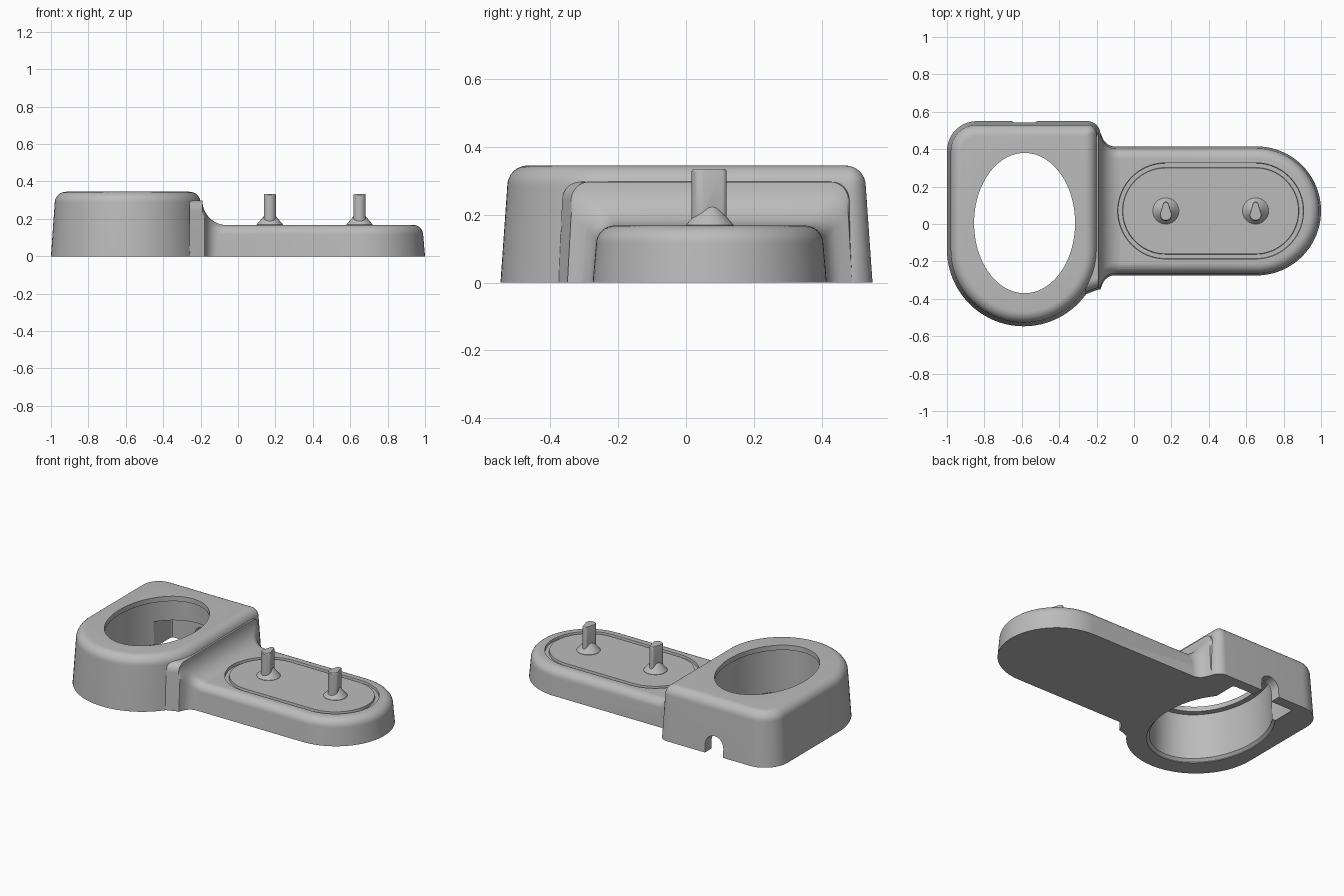
import bpy, bmesh, math
from math import cos, sin, pi, sqrt

if "Cube" in bpy.data.objects:
    bpy.data.objects.remove(bpy.data.objects["Cube"])

grey = bpy.data.materials.new("matte_grey")
grey.diffuse_color = (0.5, 0.5, 0.5, 1)
grey.use_nodes = True
grey.node_tree.nodes["Principled BSDF"].inputs["Base Color"].default_value = grey.diffuse_color


def loft(name, loops, ring=False):
    """Skin a stack of equal-length loops; cap the ends, or join them if ring."""
    bm = bmesh.new()
    rows = [[bm.verts.new(p) for p in loop] for loop in loops]
    n = len(rows[0])
    pairs = list(zip(rows, rows[1:]))
    if ring:
        pairs.append((rows[-1], rows[0]))
    else:
        bm.faces.new(rows[0])
        bm.faces.new(rows[-1])
    for a, b in pairs:
        for i in range(n):
            j = (i + 1) % n
            bm.faces.new((a[i], a[j], b[j], b[i]))
    bmesh.ops.recalc_face_normals(bm, faces=bm.faces)
    mesh = bpy.data.meshes.new(name)
    bm.to_mesh(mesh)
    bm.free()
    mesh.materials.append(grey)
    ob = bpy.data.objects.new(name, mesh)
    bpy.context.collection.objects.link(ob)
    return ob


def rounded(x0, x1, y0, y1, radii, d, z, n=20):
    """Rounded rectangle inset by d; radii run front-left, front-right, back-right, back-left."""
    x0, x1, y0, y1 = x0 + d, x1 - d, y0 + d, y1 - d
    pts = []
    for k, (cx, sx, cy, sy) in enumerate(((x0, 1, y0, 1), (x1, -1, y0, 1),
                                          (x1, -1, y1, -1), (x0, 1, y1, -1))):
        r = max(radii[k] - d, 0.012)
        for i in range(n + 1):
            a = pi + k * pi / 2 + i / n * pi / 2
            pts.append((cx + sx * r + r * cos(a), cy + sy * r + r * sin(a), z))
    return pts


def ellipse(a, b, z, cx=-0.585, cy=0.005, n=96):
    return [(cx + a * cos(2 * pi * i / n), cy + b * sin(2 * pi * i / n), z) for i in range(n)]


def edge_layers(height, r, taper, low):
    """(inset, z) pairs: tapered wall followed by a rounded top edge."""
    return [(low * taper / (height - r), low)] + [
        (taper + r * (1 - cos(i * pi / 16)), height - r + r * sin(i * pi / 16)) for i in range(9)]


def boolean(target, tool, operation):
    m = target.modifiers.new("bool", "BOOLEAN")
    m.operation, m.object, m.solver = operation, tool, "EXACT"
    bpy.context.view_layer.objects.active = target
    bpy.ops.object.modifier_apply(modifier=m.name)
    bpy.data.objects.remove(tool)


def smooth(ob):
    bpy.ops.object.select_all(action="DESELECT")
    ob.select_set(True)
    bpy.context.view_layer.objects.active = ob
    bpy.ops.object.shade_smooth_by_angle(angle=math.radians(30))


# Tall cup housing
base = loft("charger_base", [rounded(-1, -0.18, -0.547, 0.55, (0.41, 0.41, 0.07, 0.16), d, z)
                             for d, z in edge_layers(0.345, 0.06, 0.02, -0.02)])

# Low arm with a round end
arm = loft("arm", [rounded(-0.27, 1, -0.275, 0.415, (0.012, 0.345, 0.345, 0.012), d, z)
                   for d, z in edge_layers(0.168, 0.055, 0.01, -0.03)])


# Flared web that blends the arm into the housing
def web_section(x, w, h, r=0.055):
    half = [(w + 0.003, -0.04)] + [
        (w - 0.01 - r + r * cos(i * pi / 16), h - r + r * sin(i * pi / 16)) for i in range(9)]
    return [(x, 0.07 + y, z) for y, z in half] + [(x, 0.07 - y, z) for y, z in reversed(half)]


sections = [web_section(-0.04, 0.341, 0.164)]
for i in range(13):
    t = i / 12 * pi / 2
    x, h = -0.06 - 0.13 * sin(t), 0.167 + 0.13 * (1 - cos(t))
    d = min(max(0, -0.1 - x), 0.075)
    sections.append(web_section(x, 0.344 + 0.075 - sqrt(0.075 ** 2 - d * d), h))
sections.append(web_section(-0.26, 0.445, 0.298))
web = loft("web", sections)

boolean(base, arm, "UNION")
boolean(base, web, "UNION")

# Flat underside
boolean(base, loft("floor_cut", [rounded(-2, 2, -2, 2, (0.1,) * 4, 0, z) for z in (-0.5, 0)]),
        "DIFFERENCE")

# Oval cavity with a chamfered foot and a thin lip around the opening
boolean(base, loft("cavity_cut", [ellipse(0.332, 0.442, -0.1), ellipse(0.328, 0.438, 0.004),
                                  ellipse(0.312, 0.422, 0.02), ellipse(0.305, 0.415, 0.312),
                                  ellipse(0.27, 0.375, 0.313), ellipse(0.27, 0.375, 0.5)]),
        "DIFFERENCE")

# Plug pocket behind the cavity
boolean(base, loft("pocket_cut", [rounded(-0.81, -0.36, 0.2, 0.48, (0.012,) * 4, 0, z, 3)
                                  for z in (-0.1, 0.17)]), "DIFFERENCE")

# Arched cable outlet in the back wall
arch = [(-0.065, -0.1)] + [(-0.065 * cos(i * pi / 16), 0.055 + 0.065 * sin(i * pi / 16))
                           for i in range(17)] + [(0.065, -0.1)]
boolean(base, loft("cable_cut", [[(-0.585 + x, y, z) for x, z in arch] for y in (0.42, 0.7)]),
        "DIFFERENCE")

# Oval groove around the pegs
groove = [rounded(0.41 - 0.24 - w, 0.41 + 0.24 + w, 0.07 - w, 0.07 + w, (w,) * 4, 0, z)
          for w, z in ((0.262, 0.2), (0.255, 0.153), (0.232, 0.153), (0.225, 0.2))]
boolean(base, loft("groove_cut", groove, ring=True), "DIFFERENCE")
smooth(base)

# Two pegs: teardrop posts rising from conical feet
post = [(0.032 * cos(a), -0.022 + 0.032 * sin(a))
        for a in [pi * (0.95 + 1.1 * i / 16) for i in range(17)]]
post += [(0.016 * cos(a), 0.034 + 0.016 * sin(a)) for a in [pi * i / 8 for i in range(9)]]
for side, px in (("inner", 0.17), ("outer", 0.65)):
    foot = loft(side + "_peg", [ellipse(r, r, z, px, 0.07, 40)
                                for r, z in ((0.07, 0.16), (0.07, 0.17), (0.006, 0.245))])
    stem = loft("stem", [[(px + x * s, 0.07 + y * s, z) for x, y in post]
                         for s, z in ((1, 0.162), (1, 0.328), (0.92, 0.334))])
    boolean(foot, stem, "UNION")
    smooth(foot)
